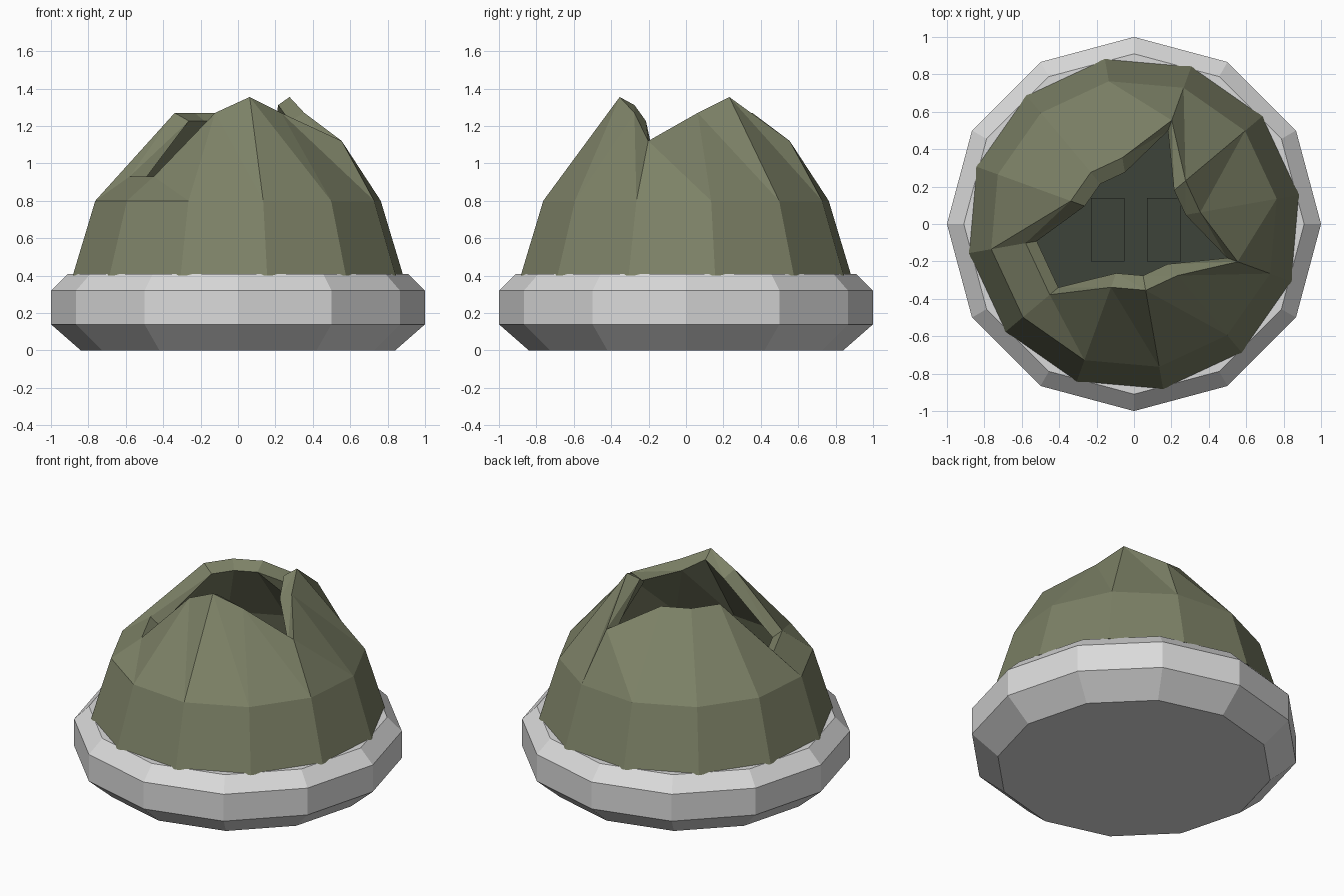
import bpy, bmesh, math

if "Cube" in bpy.data.objects:
    bpy.data.objects.remove(bpy.data.objects["Cube"])

SIDES = 12

def material(name, rgb):
    m = bpy.data.materials.new(name)
    m.diffuse_color = (*rgb, 1)
    m.use_nodes = True
    m.node_tree.nodes["Principled BSDF"].inputs["Base Color"].default_value = m.diffuse_color
    return m

grey = material("pale grey", (0.70, 0.70, 0.70))
olive = material("olive shell", (0.205, 0.222, 0.135))
dark = material("dark green", (0.048, 0.056, 0.042))

def loft(name, rings, mat, turn=0.0, caps=True):
    """Join rings of (radius, z) pairs; without caps the last ring joins the first."""
    bm = bmesh.new()
    loops = []
    for ring in rings:
        loop = []
        for k, (r, z) in enumerate(ring):
            a = math.radians(turn + 360 / SIDES * k)
            loop.append(bm.verts.new((r * math.cos(a), r * math.sin(a), z)))
        loops.append(loop)
    pairs = list(zip(loops, loops[1:]))
    if caps:
        bm.faces.new(loops[0][::-1])
        bm.faces.new(loops[-1])
    else:
        pairs.append((loops[-1], loops[0]))
    for low, high in pairs:
        for k in range(SIDES):
            n = (k + 1) % SIDES
            if caps:
                bm.faces.new((low[k], low[n], high[n], high[k]))
            else:
                bm.faces.new((low[k], low[n], high[k]))
                bm.faces.new((low[n], high[n], high[k]))
    bmesh.ops.recalc_face_normals(bm, faces=bm.faces)
    me = bpy.data.meshes.new(name)
    bm.to_mesh(me)
    bm.free()
    me.materials.append(mat)
    ob = bpy.data.objects.new(name, me)
    bpy.context.collection.objects.link(ob)
    return ob

def even(r, z):
    return [(r, z)] * SIDES

# Bevelled twelve-sided base
loft("base", [even(0.84, 0), even(1, 0.14), even(1, 0.32), even(0.91, 0.41)], grey)

# Broken shell: jagged rim of peaks and notches, with wall thickness
plain, peak, notch, dip = (0.36, 1.27), (0.36, 1.355), (0.59, 1.12), (0.588, 0.93)
rim = [plain, peak, notch, plain, plain, plain, dip, dip, plain, peak, plain, notch]
inner_rim = [(r - (0.08 if r < 0.5 else 0.06), z - 0.043) for r, z in rim]
loft("broken_shell",
     [even(0.897, 0.40), even(0.775, 0.80), rim, inner_rim,
      even(0.695, 0.76), even(0.82, 0.40)],
     olive, turn=10, caps=False)

# Dark floor inside the shell
loft("inner_floor", [even(0.82, 0.405), even(0.82, 0.43)], dark, turn=10)

# Pair of plates on the floor
for side, x in (("left", -0.14), ("right", 0.16)):
    bpy.ops.mesh.primitive_cube_add(size=1, location=(x, -0.03, 0.45))
    plate = bpy.context.object
    plate.name = side + "_floor_plate"
    plate.scale = (0.18, 0.34, 0.06)
    plate.data.materials.append(dark)
